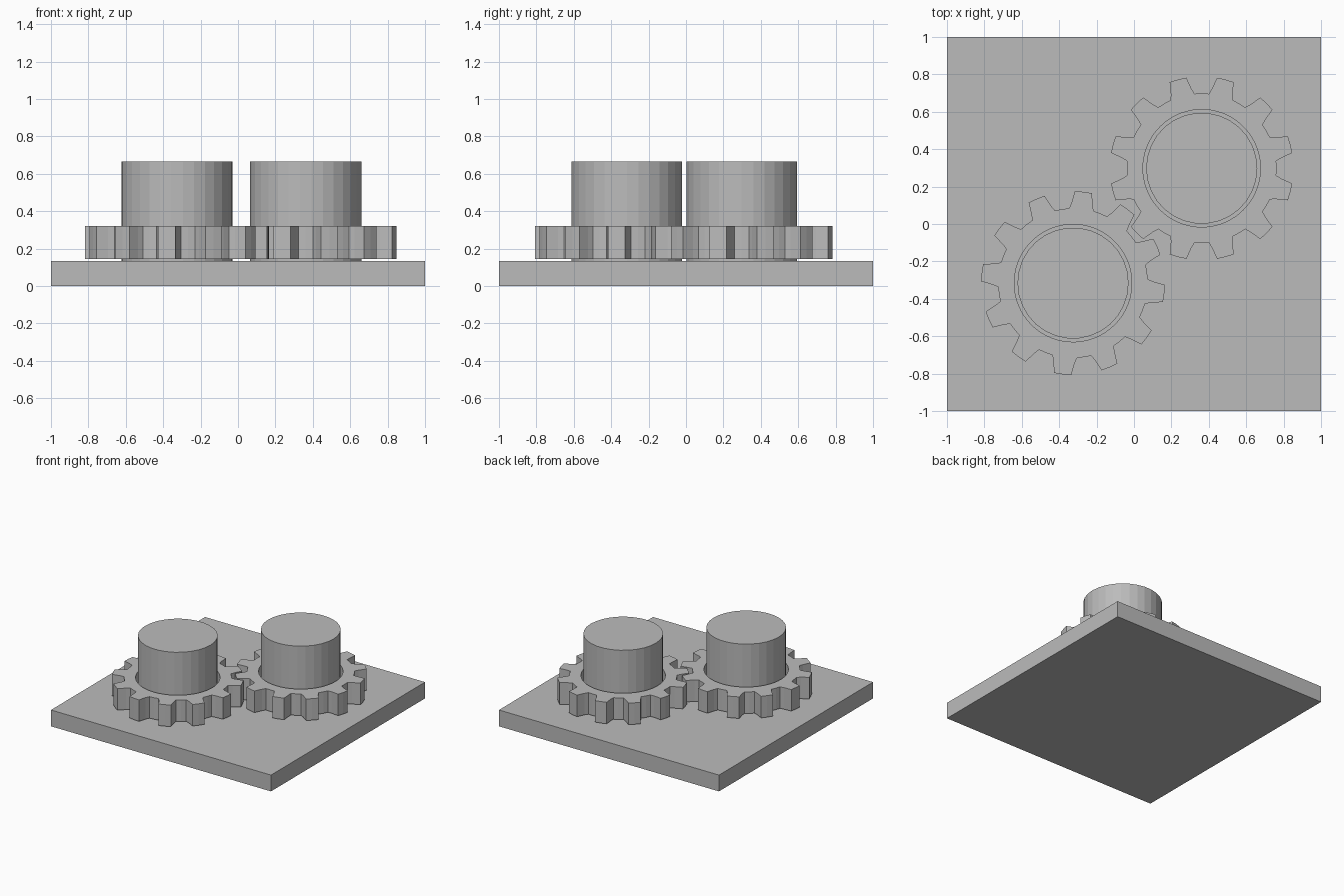
import bpy, bmesh
from math import sin, cos, radians

if "Cube" in bpy.data.objects:
    bpy.data.objects.remove(bpy.data.objects["Cube"])

grey = bpy.data.materials.new("plain_grey")
grey.diffuse_color = (0.5, 0.5, 0.5, 1)
grey.use_nodes = True
grey.node_tree.nodes["Principled BSDF"].inputs["Base Color"].default_value = grey.diffuse_color

TEETH, SIDES = 12, 60
ROOT_R, MID_R, TIP_R, BORE_R, PEG_R = 0.40, 0.43, 0.491, 0.314, 0.297
BASE_TOP, GEAR_LOW, GEAR_TOP, PEG_TOP = 0.134, 0.144, 0.321, 0.665


def finish(bm, name):
    bmesh.ops.recalc_face_normals(bm, faces=bm.faces)
    mesh = bpy.data.meshes.new(name)
    bm.to_mesh(mesh)
    bm.free()
    mesh.materials.append(grey)
    obj = bpy.data.objects.new(name, mesh)
    bpy.context.collection.objects.link(obj)
    return obj


def polar(r, deg):
    return r * cos(radians(deg)), r * sin(radians(deg))


def extrude_up(bm, faces, height):
    geom = bmesh.ops.extrude_face_region(bm, geom=faces)["geom"]
    verts = [g for g in geom if isinstance(g, bmesh.types.BMVert)]
    bmesh.ops.translate(bm, verts=verts, vec=(0, 0, height))


# Square base plate
bm = bmesh.new()
bmesh.ops.create_cube(bm, size=1)
bmesh.ops.scale(bm, vec=(2, 2, BASE_TOP), verts=bm.verts)
bmesh.ops.translate(bm, vec=(0, 0, BASE_TOP / 2), verts=bm.verts)
finish(bm, "base_plate")


# Round peg standing on the plate
def make_peg(name, x, y):
    bm = bmesh.new()
    ring = [bm.verts.new((*polar(PEG_R, i * 12), 0)) for i in range(30)]
    extrude_up(bm, [bm.faces.new(ring)], PEG_TOP - BASE_TOP)
    finish(bm, name).location = (x, y, BASE_TOP)


# Toothed ring with a bore, floating just above the plate
def make_gear(name, x, y, turn):
    # radius and angle around one tooth, ending in the middle of the gap
    tooth = [(ROOT_R, -9.5), (MID_R, -7.6), (TIP_R, -5.4), (TIP_R, 0),
             (TIP_R, 5.4), (MID_R, 7.6), (ROOT_R, 9.5), (ROOT_R, 15)]
    bm = bmesh.new()
    outer, inner = [], []
    for k in range(TEETH):
        for r, a in tooth:
            ang = turn + k * 360 / TEETH + a
            outer.append(bm.verts.new((*polar(r, ang), 0)))
            inner.append(bm.verts.new((*polar(BORE_R, ang), 0)))
    n = len(outer)
    faces = [bm.faces.new((outer[i], outer[(i + 1) % n],
                           inner[(i + 1) % n], inner[i])) for i in range(n)]
    extrude_up(bm, faces, GEAR_TOP - GEAR_LOW)
    finish(bm, name).location = (x, y, GEAR_LOW)


for side, x, y, turn in (("left", -0.326, -0.316, 23.5),
                         ("right", 0.362, 0.298, 15)):
    make_peg(side + "_peg", x, y)
    make_gear(side + "_gear", x, y, turn)
